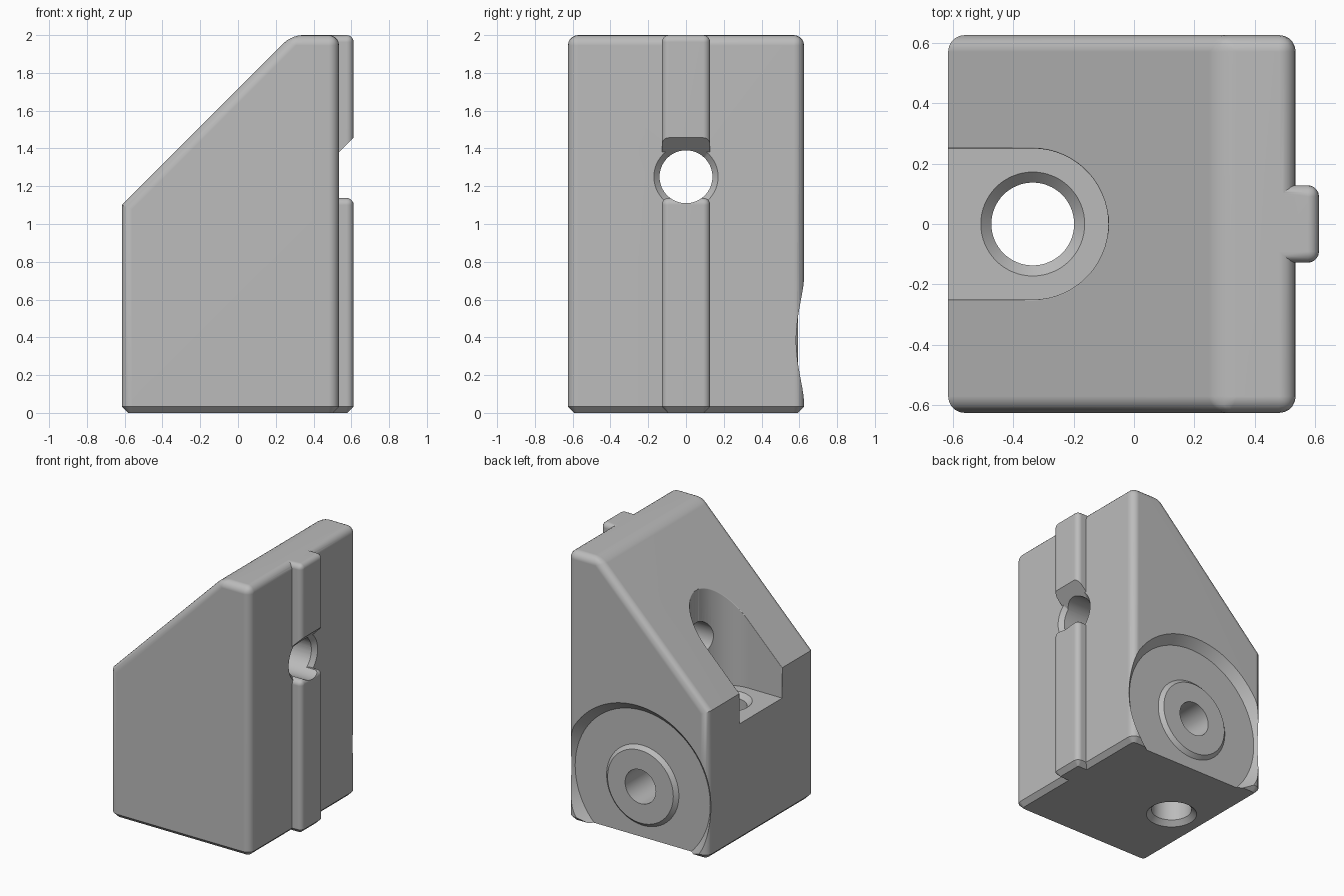
import bpy, bmesh, math
from mathutils import Vector, Matrix

cube = bpy.data.objects.get("Cube")
if cube:
    bpy.data.objects.remove(cube, do_unlink=True)

grey = bpy.data.materials.new("plain_grey")
grey.use_nodes = True
grey.diffuse_color = (0.5, 0.5, 0.5, 1)
grey.node_tree.nodes["Principled BSDF"].inputs["Base Color"].default_value = (0.5, 0.5, 0.5, 1)


def finish(bm, name):
    bmesh.ops.recalc_face_normals(bm, faces=bm.faces[:])
    mesh = bpy.data.meshes.new(name)
    bm.to_mesh(mesh)
    bm.free()
    mesh.materials.append(grey)
    ob = bpy.data.objects.new(name, mesh)
    bpy.context.collection.objects.link(ob)
    return ob


def extrude(points, vec):
    """Closed solid from an outline swept along a vector."""
    bm = bmesh.new()
    face = bm.faces.new([bm.verts.new(p) for p in points])
    new = bmesh.ops.extrude_face_region(bm, geom=[face])["geom"]
    bmesh.ops.translate(bm, vec=vec, verts=[v for v in new if isinstance(v, bmesh.types.BMVert)])
    bmesh.ops.recalc_face_normals(bm, faces=bm.faces[:])
    return bm


def bevel(bm, edges, size, segments):
    bmesh.ops.bevel(bm, geom=edges, offset=size, offset_type='OFFSET', segments=segments,
                    profile=0.5, affect='EDGES', clamp_overlap=True)


def middle(edge):
    return (edge.verts[0].co + edge.verts[1].co) / 2


def rounded_block(name, profile, half, radius, rule):
    """Side profile in x and z, rounded where the rule says, chamfered at the base."""
    bm = extrude([(x, -half, z) for x, z in profile], (0, 2 * half, 0))
    bevel(bm, [e for e in bm.edges if rule(middle(e))], radius, 5)
    if min(z for x, z in profile) < 0:
        bmesh.ops.bisect_plane(bm, geom=bm.verts[:] + bm.edges[:] + bm.faces[:],
                               plane_co=(0, 0, 0), plane_no=(0, 0, 1), clear_inner=True)
        bmesh.ops.holes_fill(bm, edges=[e for e in bm.edges if e.is_boundary], sides=0)
        bmesh.ops.recalc_face_normals(bm, faces=bm.faces[:])
        bevel(bm, [e for e in bm.edges if all(abs(v.co.z) < 1e-4 for v in e.verts)], 0.033, 1)
    return finish(bm, name)


def lathe(name, profile, centre, axis, sides=64):
    """Turned solid; profile pairs are radius and distance along the axis."""
    bm = bmesh.new()
    rings = []
    for r, h in profile:
        rings.append([bm.verts.new((r * math.cos(2 * math.pi * i / sides),
                                    r * math.sin(2 * math.pi * i / sides), h)) for i in range(sides)])
    for low, high in zip(rings, rings[1:]):
        for i in range(sides):
            j = (i + 1) % sides
            bm.faces.new((low[i], low[j], high[j], high[i]))
    bm.faces.new(rings[0][::-1])
    bm.faces.new(rings[-1])
    turn = Vector(axis).to_track_quat('Z', 'Y').to_matrix().to_4x4()
    bm.transform(Matrix.Translation(centre) @ turn)
    return finish(bm, name)


def combine(target, tool, operation='DIFFERENCE'):
    tool.hide_render = True
    mod = target.modifiers.new("combine", 'BOOLEAN')
    mod.operation, mod.solver, mod.object = operation, 'EXACT', tool
    bpy.context.view_layer.objects.active = target
    bpy.ops.object.modifier_apply(modifier=mod.name)
    bpy.data.objects.remove(tool, do_unlink=True)


# Wedge-topped body, sharp only where the slope meets the low side
LEFT, RIGHT, HALF = -0.615, 0.535, 0.625
body = rounded_block(
    "block_body",
    [(LEFT, -0.3), (RIGHT, -0.3), (RIGHT, 2), (0.285, 2), (LEFT, 1.1)], HALF, 0.055,
    lambda m: m.z > -0.2 and not (abs(m.z - 1.1) < 0.01 and abs(m.y) < 0.01))

# Round-ended pocket opening through the slope and the low side
arc = [math.radians(a) for a in range(-90, 91, 6)]
outline = [(-1, -0.25, 0.875)]
outline += [(-0.335 + 0.25 * math.cos(a), 0.25 * math.sin(a), 0.875) for a in arc]
outline += [(-1, 0.25, 0.875)]
combine(body, finish(extrude(outline, (0, 0, 1.6)), "pocket_cutter"))


# Soften the rim of the pocket
def outer(face):
    n = face.normal
    return n.x < -0.99 or (n.x < -0.7 and n.z > 0.7)


bm = bmesh.new()
bm.from_mesh(body.data)
bm.normal_update()
rim = [e for e in bm.edges if len(e.link_faces) == 2 and abs(middle(e).y) < 0.255
       and middle(e).z > 0.885 and middle(e).x < 0
       and outer(e.link_faces[0]) != outer(e.link_faces[1])]
bevel(bm, rim, 0.03, 4)
bm.to_mesh(body.data)
bm.free()

# Countersink of the side hole
combine(body, lathe("side_countersink", [(0.14, 0.505), (0.2, 0.565)], (0, 0, 1.25), (1, 0, 0)))

# Guide rail in two lengths, with a gap around the side hole
rail_in, rail_out = 0.45, 0.612
lower_rail = rounded_block(
    "lower_rail",
    [(rail_in, -0.3), (rail_out, -0.3), (rail_out, 1.138), (rail_in, 1.138)], 0.128, 0.037,
    lambda m: m.z > -0.2 and m.x > 0.5)
upper_rail = rounded_block(
    "upper_rail",
    [(rail_in, 1.295), (rail_out, 1.457), (rail_out, 2), (rail_in, 2)], 0.128, 0.037,
    lambda m: m.z > 1.5 and m.x > 0.5)
for rail in (lower_rail, upper_rail):
    combine(body, rail, 'UNION')

# Side hole running into the pocket
combine(body, lathe("side_hole", [(0.14, -0.3), (0.14, 0.8)], (0, 0, 1.25), (1, 0, 0)))

# Upright hole, countersunk at the pocket floor and the base
combine(body, lathe("upright_hole", [(0.207, -0.035), (0.137, 0.035), (0.137, 0.84),
                                     (0.172, 0.875), (0.172, 1)], (-0.335, 0, 0), (0, 0, 1)))

# Dished round recess on the back, leaving a raised boss with a blind hole
dish = (-0.04, 0, 0.385)
combine(body, lathe("back_recess", [(0.27, 0.592), (0.297, 0.565), (0.555, 0.565),
                                    (0.665, 0.675)], dish, (0, 1, 0), 96))
combine(body, lathe("boss_hole", [(0.126, 0.15), (0.126, 0.7)], dish, (0, 1, 0)))

# Smooth the rounds and keep the flats crisp
body.data.materials.clear()
body.data.materials.append(grey)
bpy.ops.object.select_all(action='DESELECT')
body.select_set(True)
bpy.context.view_layer.objects.active = body
bpy.ops.object.shade_smooth_by_angle(angle=math.radians(30))
weighted = body.modifiers.new("weighted_normals", 'WEIGHTED_NORMAL')
weighted.keep_sharp = True
